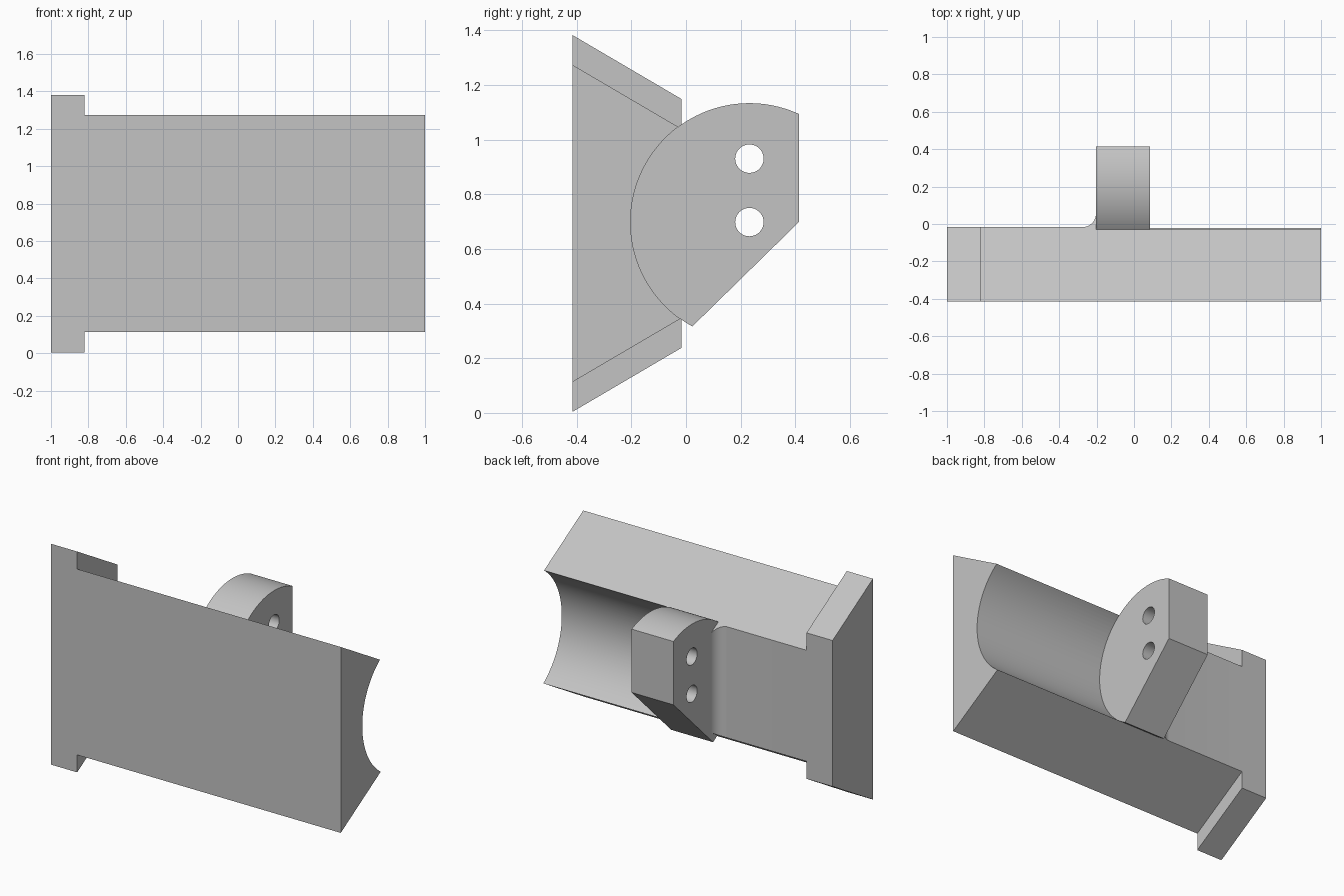
import bpy, bmesh, math

if "Cube" in bpy.data.objects:
    bpy.data.objects.remove(bpy.data.objects["Cube"], do_unlink=True)

FRONT, BACK = -0.415, -0.017          # depth of the plate
MID_Z = 0.693                         # height of the plate's middle line
SLOPE = math.tan(math.radians(30.4))  # bevel of the long edges
CY, CZ, R = 0.232, 0.698, 0.435       # axis and radius of the lug
LUG_L, LUG_R = -0.203, 0.086

grey = bpy.data.materials.new("plain grey")
grey.use_nodes = True
grey.diffuse_color = (0.55, 0.55, 0.55, 1)
grey.node_tree.nodes["Principled BSDF"].inputs["Base Color"].default_value = grey.diffuse_color


def loft(name, ring_a, ring_b):
    """Closed solid between two matching rings of points."""
    bm = bmesh.new()
    a = [bm.verts.new(p) for p in ring_a]
    b = [bm.verts.new(p) for p in ring_b]
    bm.faces.new(a)
    bm.faces.new(b)
    for i in range(len(a)):
        j = (i + 1) % len(a)
        bm.faces.new((a[i], a[j], b[j], b[i]))
    bmesh.ops.recalc_face_normals(bm, faces=bm.faces)
    mesh = bpy.data.meshes.new(name)
    bm.to_mesh(mesh)
    bm.free()
    mesh.materials.append(grey)
    ob = bpy.data.objects.new(name, mesh)
    bpy.context.collection.objects.link(ob)
    return ob


def prism(name, profile, x0, x1):
    return loft(name, [(x0, y, z) for y, z in profile], [(x1, y, z) for y, z in profile])


def arc(cy, cz, r, start, end, n):
    return [(cy + r * math.cos(start + (end - start) * i / n),
             cz + r * math.sin(start + (end - start) * i / n)) for i in range(n + 1)]


def half_height(y, front_half):
    return front_half - SLOPE * (y - FRONT)


def trapezoid(front_half):
    h = half_height(BACK, front_half)
    return [(FRONT, MID_Z - front_half), (BACK, MID_Z - h),
            (BACK, MID_Z + h), (FRONT, MID_Z + front_half)]


def combine(target, other, operation):
    mod = target.modifiers.new(operation, 'BOOLEAN')
    mod.operation, mod.solver, mod.object = operation, 'EXACT', other
    bpy.context.view_layer.update()
    graph = bpy.context.evaluated_depsgraph_get()
    mesh = bpy.data.meshes.new_from_object(target.evaluated_get(graph))
    target.modifiers.clear()
    target.data = mesh
    bpy.data.objects.remove(other, do_unlink=True)


# Long plate with bevelled edges, and the round channel cut in its back
body = prism("mounting_plate", trapezoid(0.58), -0.9, 1.0)
circle = arc(CY, CZ, R, 0, math.tau, 128)[:-1]
combine(body, prism("channel_cutter", circle, LUG_R, 1.2), 'DIFFERENCE')

# Taller flange at the end
combine(body, prism("end_flange", trapezoid(0.689), -1.0, -0.82), 'UNION')

# Round lug with a flat back and a slanted underside
upper = math.atan2(1.093 - CZ, 0.413 - CY)
lower = math.tau + math.atan2(0.314 - CZ, 0.022 - CY)
lug = arc(CY, CZ, R, upper, lower, 72) + [(0.413, CZ)]
combine(body, prism("lug", lug, LUG_L, LUG_R), 'UNION')

# Fillet between plate and lug, trimmed along the plate's bevels
f = 0.073
curve = arc(LUG_L - f, BACK + f, f, -math.pi / 2, 0, 12)
plan = curve + [(-0.15, BACK + f), (-0.15, -0.1), (LUG_L - f, -0.1)]
rings = [[(x, y, MID_Z + s * half_height(y, 0.58)) for x, y in plan] for s in (-1, 1)]
combine(body, loft("fillet", *rings), 'UNION')

# Two cross holes through the lug
for z in (0.93, CZ):
    hole = arc(CY, z, 0.052, 0, math.tau, 40)[:-1]
    combine(body, prism("hole_cutter", hole, -0.4, 0.3), 'DIFFERENCE')

# Smooth the curved faces, keep the edges sharp
bpy.ops.object.select_all(action='DESELECT')
body.select_set(True)
bpy.context.view_layer.objects.active = body
bpy.ops.object.shade_smooth_by_angle(angle=math.radians(20))
